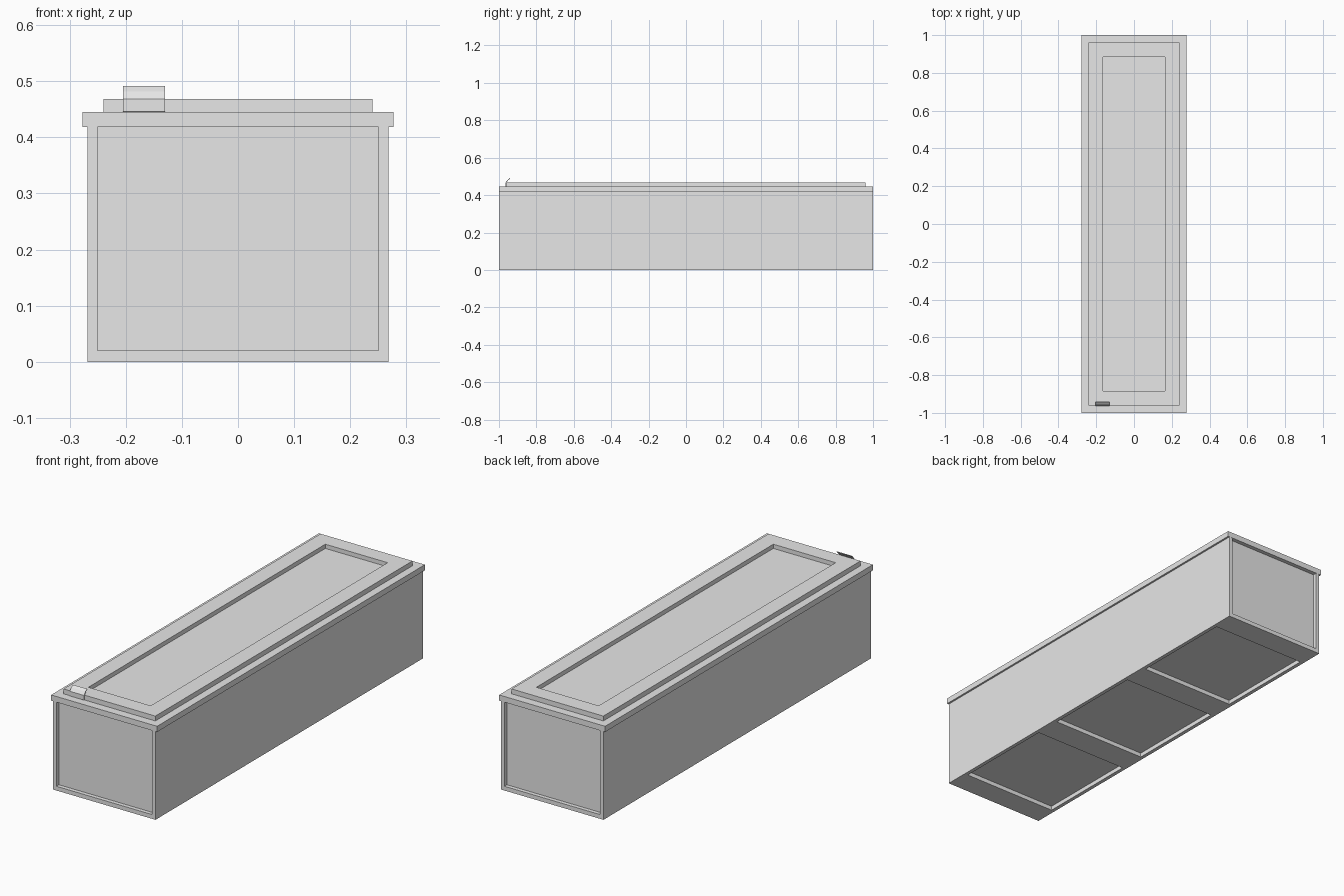
import bpy
import bmesh

if "Cube" in bpy.data.objects:
    bpy.data.objects.remove(bpy.data.objects["Cube"])

grey = bpy.data.materials.new("plain grey")
grey.diffuse_color = (0.8, 0.8, 0.8, 1)
grey.use_nodes = True
grey.node_tree.nodes["Principled BSDF"].inputs["Base Color"].default_value = grey.diffuse_color


def finish(name, bm):
    bmesh.ops.recalc_face_normals(bm, faces=bm.faces)
    mesh = bpy.data.meshes.new(name)
    bm.to_mesh(mesh)
    bm.free()
    obj = bpy.data.objects.new(name, mesh)
    bpy.context.collection.objects.link(obj)
    mesh.materials.append(grey)
    return obj


def box(name, x, y, z):
    """Box from (min, max) ranges on each axis."""
    bm = bmesh.new()
    bmesh.ops.create_cube(bm, size=1)
    for v in bm.verts:
        for i, (lo, hi) in enumerate((x, y, z)):
            v.co[i] = (lo + hi) / 2 + v.co[i] * (hi - lo)
    return finish(name, bm)


def recess(obj, x, y, z):
    """Cut a box-shaped recess out of an object."""
    cutter = box("recess_cutter", x, y, z)
    cutter.hide_render = True
    mod = obj.modifiers.new("recess", 'BOOLEAN')
    mod.operation = 'DIFFERENCE'
    mod.solver = 'EXACT'
    mod.object = cutter
    bpy.context.view_layer.objects.active = obj
    bpy.ops.object.modifier_apply(modifier=mod.name)
    bpy.data.objects.remove(cutter)


# Long body with recessed end panels and three recessed floor panels
body = box("body", (-0.268, 0.268), (-0.999, 0.999), (0, 0.418))
recess(body, (-0.25, 0.25), (-1.1, -0.98), (0.02, 0.5))
recess(body, (-0.25, 0.25), (0.98, 1.1), (0.02, 0.5))
for y0, y1 in ((-0.885, -0.38), (-0.25, 0.25), (0.38, 0.885)):
    recess(body, (-0.25, 0.25), (y0, y1), (-0.1, 0.02))

# Overhanging rim
box("rim", (-0.277, 0.277), (-1, 1), (0.418, 0.445))

# Lid with sunken centre panel
lid = box("lid", (-0.24, 0.24), (-0.96, 0.96), (0.445, 0.468))
recess(lid, (-0.163, 0.163), (-0.885, 0.885), (0.448, 0.6))

# Bent latch plate at the front left of the lid
bm = bmesh.new()
path = [(-0.964, 0.446), (-0.964, 0.468), (-0.953, 0.482), (-0.942, 0.491)]
outline = path + [(y + 0.003, z - 0.002) for y, z in reversed(path)]
face = bm.faces.new([bm.verts.new((-0.205, y, z)) for y, z in outline])
ext = bmesh.ops.extrude_face_region(bm, geom=[face])
for v in ext["geom"]:
    if isinstance(v, bmesh.types.BMVert):
        v.co.x = -0.13
finish("latch", bm)
